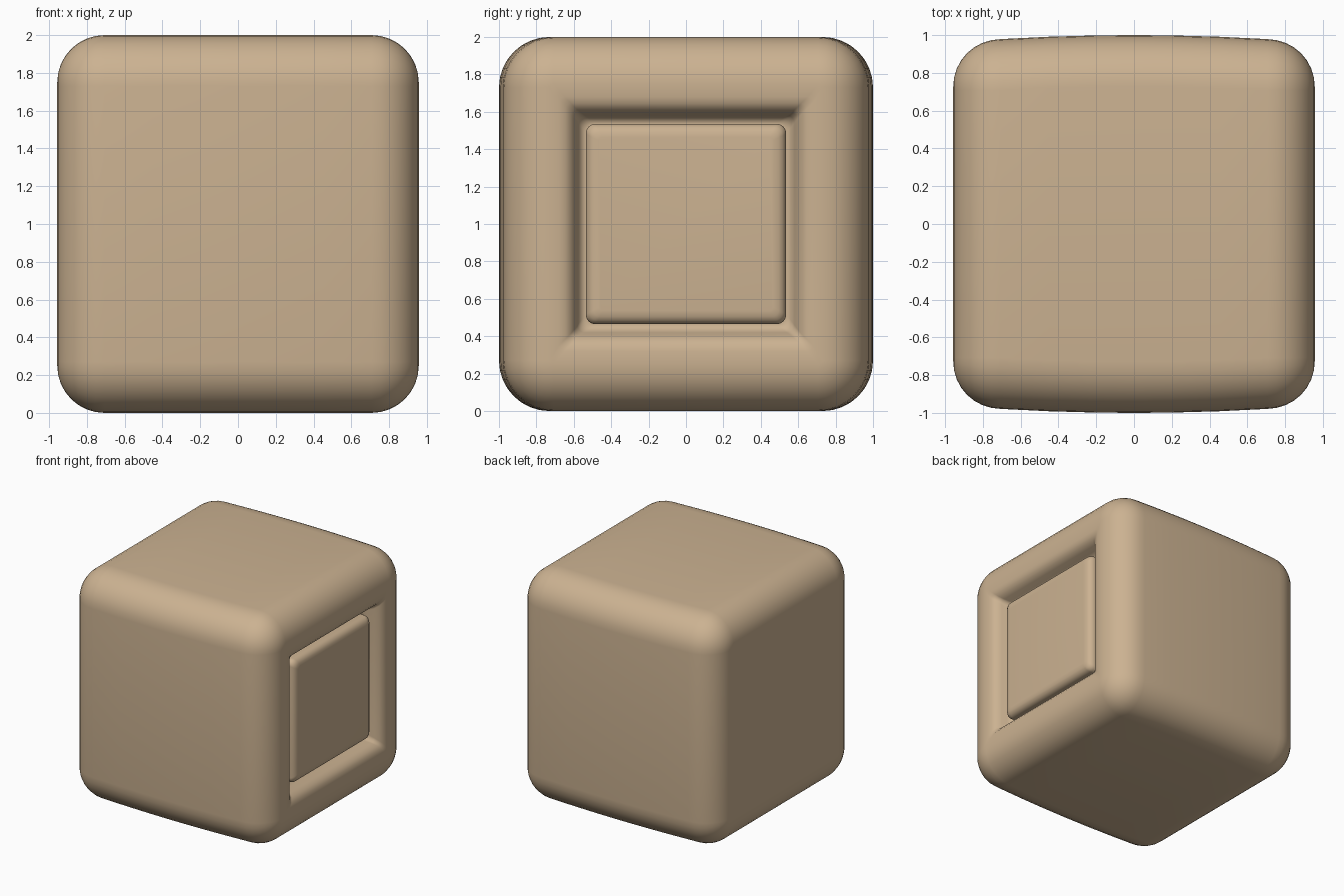
import bpy, bmesh, math

if "Cube" in bpy.data.objects:
    bpy.data.objects.remove(bpy.data.objects["Cube"])

# One flat tan colour
tan = bpy.data.materials.new("tan")
tan.diffuse_color = (0.60, 0.445, 0.285, 1)
tan.use_nodes = True
tan.node_tree.nodes["Principled BSDF"].inputs["Base Color"].default_value = tan.diffuse_color

SEG = 8      # segments per rounded corner
HX, R = 0.957, 0.25


def ring(bm, x, hy, hz, r):
    """Rounded square of half sizes hy, hz and corner radius r in the plane x."""
    verts = []
    for q, (sy, sz) in enumerate(((1, 1), (-1, 1), (-1, -1), (1, -1))):
        for i in range(SEG + 1):
            a = math.pi / 2 * (q + i / SEG)
            verts.append(bm.verts.new((x, sy * (hy - r) + r * math.cos(a),
                                       1 + sz * (hz - r) + r * math.sin(a))))
    return verts


def half_y(x):
    return 1.0 - 0.022 * min(1, abs(x) / 0.72) ** 2   # gentle bulge


def loft(name, rings):
    """Skin the rings along x and cap both ends."""
    bm = bmesh.new()
    loops = [ring(bm, *p) for p in rings]
    n = len(loops[0])
    for a, b in zip(loops, loops[1:]):
        for i in range(n):
            j = (i + 1) % n
            bm.faces.new((a[i], a[j], b[j], b[i]))
    bm.faces.new(loops[0])
    bm.faces.new(loops[-1])
    bmesh.ops.recalc_face_normals(bm, faces=bm.faces)
    me = bpy.data.meshes.new(name)
    bm.to_mesh(me)
    bm.free()
    me.materials.append(tan)
    ob = bpy.data.objects.new(name, me)
    bpy.context.collection.objects.link(ob)
    bpy.context.view_layer.objects.active = ob
    ob.select_set(True)
    bpy.ops.object.shade_smooth_by_angle(angle=math.radians(45))
    ob.select_set(False)
    return ob


# Rounded outer shell, from the plain left face to the rim of the right face
left = [(-HX, 0.70, 0.72, 0.03)]
for i in range(9):
    a = math.pi / 2 * i / 8
    x = -(HX - R) - R * math.cos(a)
    d = R * (1 - math.sin(a))
    left.append((x, half_y(x) - d, 1.0 - d, 0.27 - d))
middle = [(x, half_y(x), 1.0, 0.27) for x in (-0.45, -0.2, 0, 0.2, 0.45)]
right = [(-x, hy, hz, r) for x, hy, hz, r in reversed(left[1:])]

# Right face: rim rolling into a groove, then the raised square pad
face = [(x, h, h, r) for h, x, r in (
    (0.68, 0.955, 0.03), (0.645, 0.947, 0.03), (0.615, 0.925, 0.03),
    (0.595, 0.89, 0.035), (0.58, 0.845, 0.04), (0.565, 0.815, 0.045),
    (0.545, 0.80, 0.05), (0.535, 0.80, 0.05), (0.535, 0.86, 0.05),
    (0.53, 0.882, 0.05), (0.515, 0.90, 0.045), (0.495, 0.911, 0.035),
    (0.465, 0.915, 0.02))]

loft("cube_block", left + middle + right + face)
